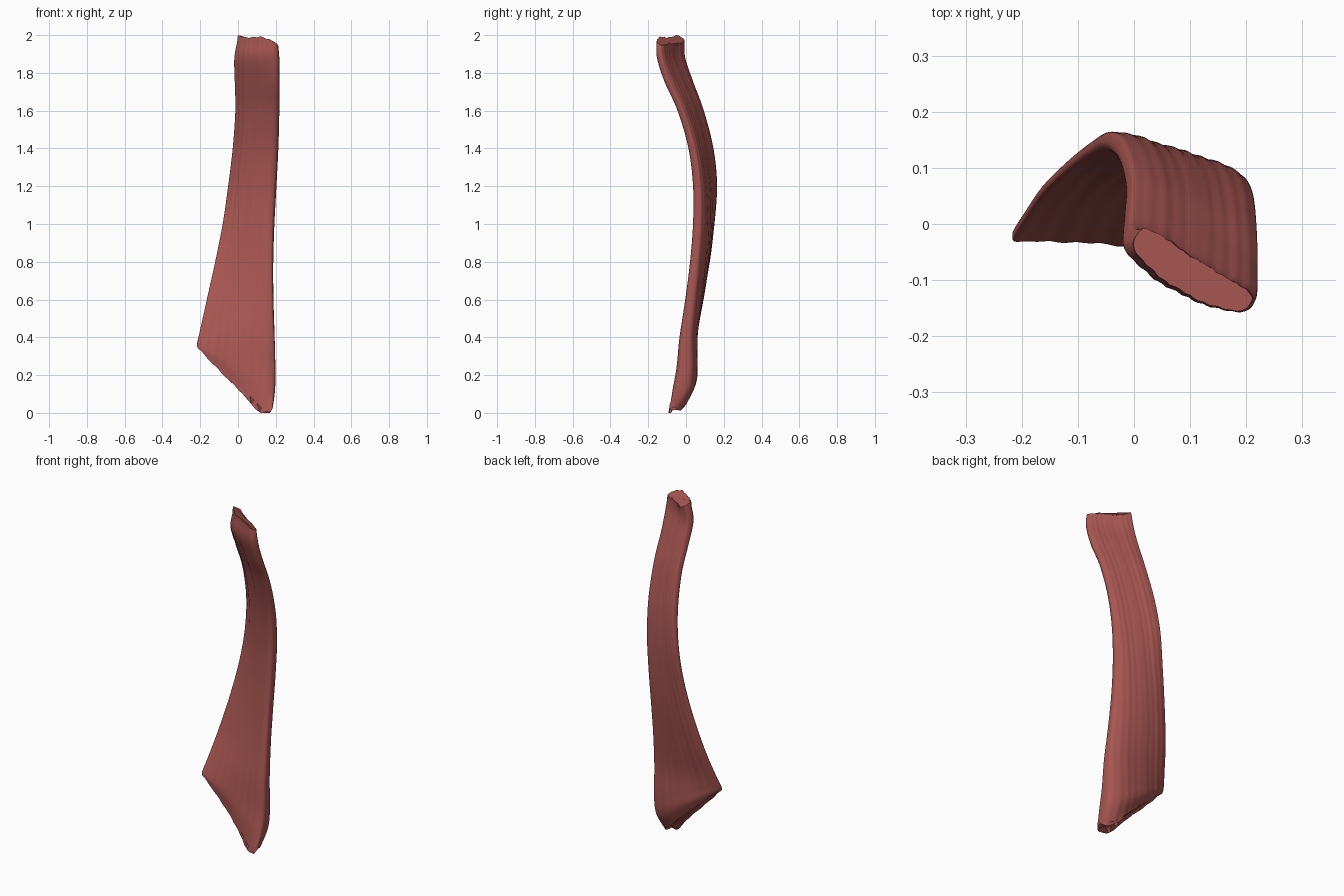
import bpy, bmesh, math, random
from mathutils import Vector

random.seed(4)
cube = bpy.data.objects.get("Cube")
if cube:
    bpy.data.objects.remove(cube)

# Stations down the strap: left x y z, right x y z, left and right thickness, bow
STATIONS = [
    (.005, -.02, 1.98, .207, -.142, 1.96, .07, .055, -.015),
    (-.014, -.018, 1.88, .215, -.138, 1.88, .075, .06, -.015),
    (-.012, .026, 1.75, .216, -.098, 1.75, .07, .065, -.005),
    (-.01, .082, 1.6, .215, -.028, 1.6, .065, .065, -.008),
    (-.025, .134, 1.4, .21, .032, 1.4, .06, .068, -.01),
    (-.05, .154, 1.2, .2, .058, 1.2, .054, .075, -.006),
    (-.08, .138, 1.0, .19, .058, 1.0, .045, .08, .005),
    (-.12, .106, .8, .185, .043, .8, .04, .085, .014),
    (-.165, .061, .6, .187, .021, .6, .037, .092, .018),
    (-.198, .012, .45, .194, 0, .4, .037, .11, .018),
    (-.213, -.012, .385, .198, -.006, .23, .04, .135, .02),
    (-.217, -.022, .36, .196, -.028, .12, .04, .145, .03),
    (-.213, -.026, .34, .184, -.075, .035, .03, .085, .042),
]
AROUND, STEPS = 96, 8


def spline(a, b, c, d, t):
    """Smooth interpolation between b and c."""
    return [.5 * (2*q + (r-p)*t + (2*p-5*q+4*r-s)*t*t + (3*q-p-3*r+s)*t**3)
            for p, q, r, s in zip(a, b, c, d)]


def signed_power(v, e):
    return math.copysign(abs(v) ** e, v)


# Fibre grooves: a few waves of random frequency running along the strap
WAVES = [(random.uniform(14, 60), random.uniform(0, 6), random.uniform(1, 4))
         for _ in range(6)]


def fibre(s, u, side):
    return sum(math.sin(f*s + p + k*u + side) for f, p, k in WAVES) * .0007


def ring(station, u):
    lx, ly, lz, rx, ry, rz, tl, tr, bow = station
    left, right = Vector((lx, ly, lz)), Vector((rx, ry, rz))
    across = right - left
    normal = Vector((-across.y, across.x, 0)).normalized()
    points = []
    for i in range(AROUND):
        a = 2 * math.pi * i / AROUND
        s = .5 + .5 * signed_power(math.cos(a), .85)
        half = .5 * (tl + (tr - tl) * s) * signed_power(math.sin(a), .55)
        groove = fibre(s, u, 2 if half > 0 else 0) * math.sin(a)
        p = left + across * s + normal * (half + groove)
        p.y += bow * 4 * s * (1 - s)
        # lower edge sags into a blunt tip
        p.z -= .13 * u**12 * s * s * (1 - s**8)
        # sloping, slightly ragged ends
        if u < .02 or u > .98:
            p.z += half * (.4 if u > .5 else -.6)
            p.z += .006 * math.sin(9 * s + 2) + .003 * math.sin(31 * s)
        p.z = min(max(p.z, 0), 2)
        points.append(p)
    return points


def build_strap():
    bm = bmesh.new()
    last = len(STATIONS) - 1
    rings = []
    for k in range(last):
        near = [STATIONS[min(max(k + j, 0), last)] for j in (-1, 0, 1, 2)]
        for n in range(STEPS):
            rings.append(ring(spline(*near, n / STEPS), (k + n/STEPS) / last))
    rings.append(ring(STATIONS[last], 1))
    loops = [[bm.verts.new(p) for p in r] for r in rings]
    for a, b in zip(loops, loops[1:]):
        for i in range(AROUND):
            j = (i + 1) % AROUND
            bm.faces.new((a[i], a[j], b[j], b[i]))
    # close both ends
    bm.faces.new(loops[0])
    bm.faces.new(loops[-1])
    bmesh.ops.recalc_face_normals(bm, faces=bm.faces)
    mesh = bpy.data.meshes.new("muscle_strap")
    bm.to_mesh(mesh)
    bm.free()
    obj = bpy.data.objects.new("muscle_strap", mesh)
    bpy.context.collection.objects.link(obj)
    return obj


# One flat colour
red = bpy.data.materials.new("muscle_red")
red.use_nodes = True
colour = (.39, .093, .083, 1)
red.diffuse_color = colour
red.node_tree.nodes["Principled BSDF"].inputs["Base Color"].default_value = colour

strap = build_strap()
strap.data.materials.append(red)
bpy.ops.object.select_all(action='DESELECT')
strap.select_set(True)
bpy.context.view_layer.objects.active = strap
bpy.ops.object.shade_smooth_by_angle(angle=math.radians(50))
